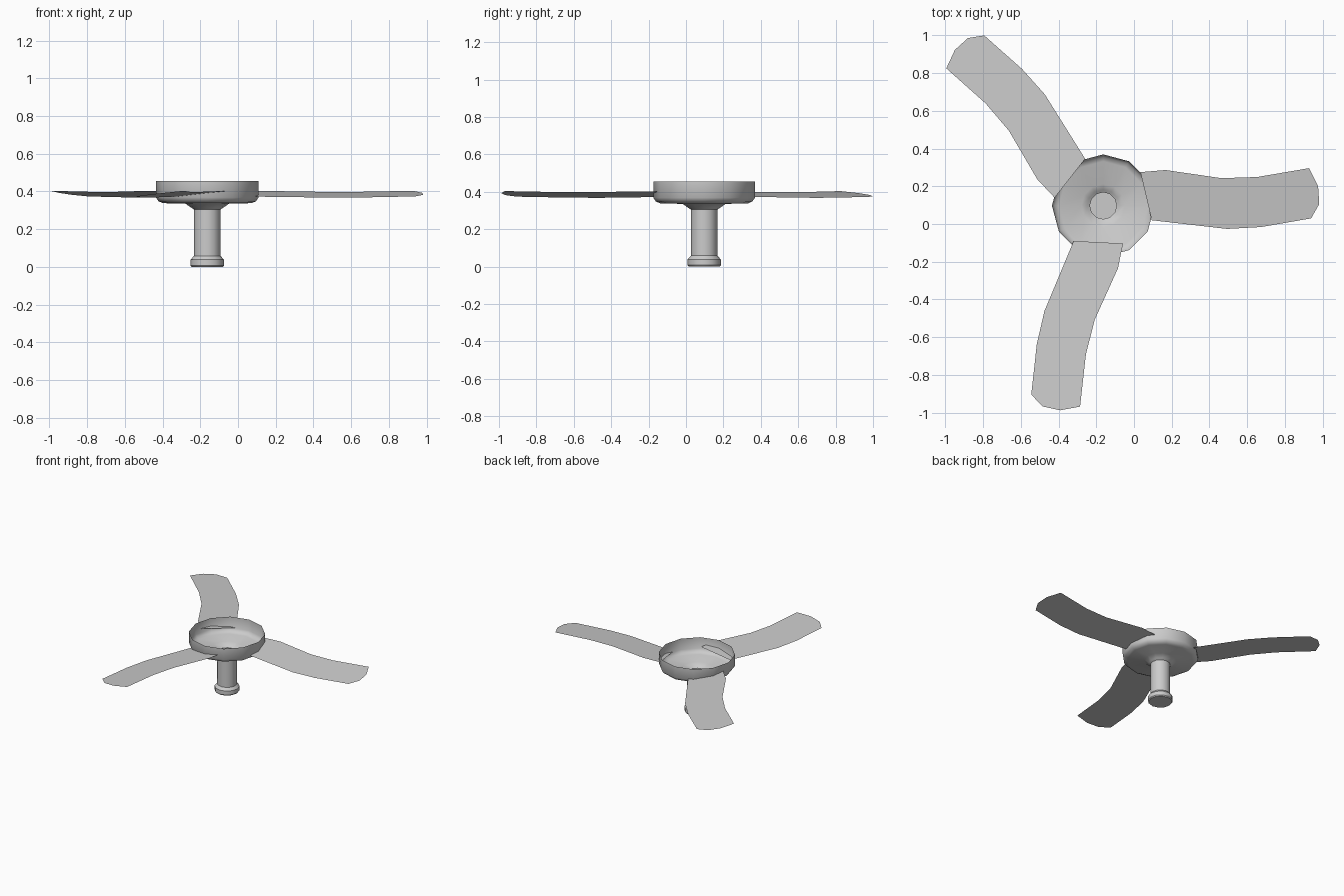
import bpy, bmesh
from math import radians, cos, sin, pi
from mathutils import Vector, Matrix

if "Cube" in bpy.data.objects:
    bpy.data.objects.remove(bpy.data.objects["Cube"])

CX, CY = -0.163, 0.097
SIDES = 12


def make_object(name, bm):
    mesh = bpy.data.meshes.new(name)
    bm.to_mesh(mesh)
    bm.free()
    ob = bpy.data.objects.new(name, mesh)
    bpy.context.collection.objects.link(ob)
    bpy.context.view_layer.objects.active = ob
    ob.select_set(True)
    bpy.ops.object.shade_smooth_by_angle(angle=radians(38))
    ob.select_set(False)
    return ob


# Open cup, funnel, shaft and foot as one thin lathed shell (radius, height)
profile = [(0.083, 0.0), (0.089, 0.007), (0.089, 0.038), (0.071, 0.058),
           (0.071, 0.305), (0.085, 0.314), (0.115, 0.335), (0.235, 0.338),
           (0.258, 0.348), (0.272, 0.368), (0.272, 0.455)]
bm = bmesh.new()
rings = [[bm.verts.new((CX + r * cos(2 * pi * i / SIDES),
                        CY + r * sin(2 * pi * i / SIDES), z))
          for i in range(SIDES)] for r, z in profile]
for a, b in zip(rings, rings[1:]):
    for i in range(SIDES):
        j = (i + 1) % SIDES
        bm.faces.new((a[i], a[j], b[j], b[i]))
bm.faces.new(rings[0][::-1])
make_object("hub_and_shaft", bm)

# Blade outline: paired stations along both edges, then the clipped tip
high_edge = [(0.032, 0.275), (0.165, 0.286), (0.461, 0.243), (0.651, 0.249), (0.926, 0.296)]
low_edge = [(0.092, 0.02), (0.222, 0.005), (0.492, -0.026), (0.672, -0.016), (0.937, 0.03)]
tip = [(0.98, 0.106), (0.974, 0.2)]


def add_blade(name, angle, corner):
    """Pitched blade turned about z, with its sharp tip corner placed at corner."""
    bm = bmesh.new()
    vert = lambda p: bm.verts.new((p[0], p[1], 0.367 + 0.112 * (p[1] + 0.03)))
    hi, lo, end = ([vert(p) for p in pts] for pts in (high_edge, low_edge, tip))
    for i in range(len(hi) - 1):
        bm.faces.new((lo[i], lo[i + 1], hi[i + 1], hi[i]))
    bm.faces.new((lo[-1], *end, hi[-1]))
    start = Vector((*high_edge[-1], 0))
    bm.transform(Matrix.Translation(Vector((*corner, 0)))
                 @ Matrix.Rotation(radians(angle), 4, 'Z')
                 @ Matrix.Translation(-start))
    return make_object(name, bm)


# Three slightly unevenly spaced blades
add_blade("blade_right", 0, (0.928, 0.296))
add_blade("blade_back_left", 128.6, (-0.995, 0.825))
add_blade("blade_front", 253.9, (-0.286, -0.968))
